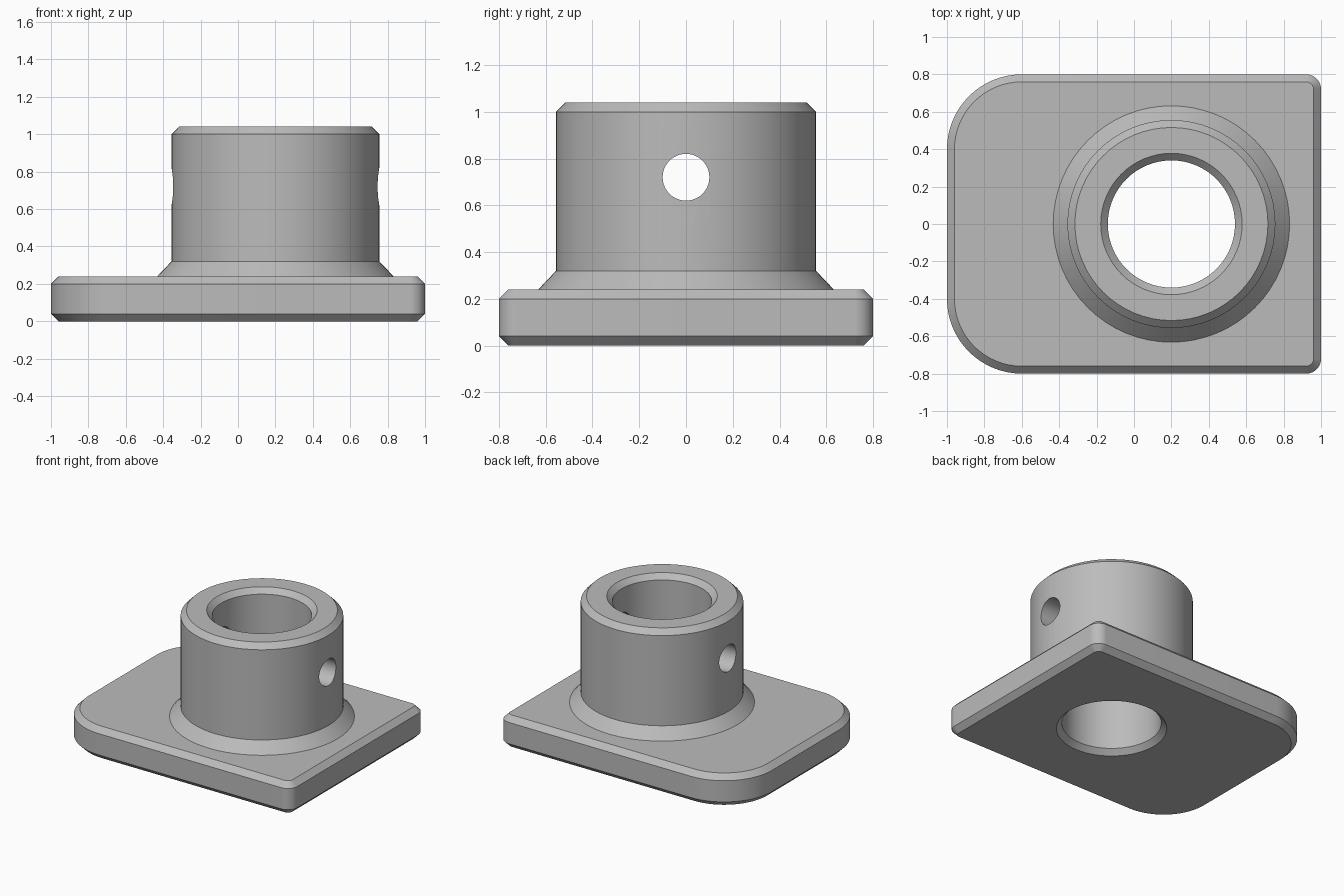
import bpy
import bmesh
from math import sin, cos, pi, radians

if "Cube" in bpy.data.objects:
    bpy.data.objects.remove(bpy.data.objects["Cube"])

SEGMENTS = 64
AXIS_X = 0.2      # sleeve centre
CHAMFER = 0.04

metal = bpy.data.materials.new("grey metal")
grey = (0.5, 0.5, 0.5, 1)
metal.use_nodes = True
metal.diffuse_color = grey
metal.node_tree.nodes["Principled BSDF"].inputs["Base Color"].default_value = grey


def loft(name, rings):
    """Solid skinned through matching closed rings, capped at both ends."""
    bm = bmesh.new()
    loops = [[bm.verts.new(p) for p in ring] for ring in rings]
    n = len(loops[0])
    for low, high in zip(loops, loops[1:]):
        for i in range(n):
            j = (i + 1) % n
            bm.faces.new((low[i], low[j], high[j], high[i]))
    bm.faces.new(loops[0][::-1])
    bm.faces.new(loops[-1])
    bmesh.ops.recalc_face_normals(bm, faces=bm.faces)
    mesh = bpy.data.meshes.new(name)
    bm.to_mesh(mesh)
    bm.free()
    mesh.materials.append(metal)
    obj = bpy.data.objects.new(name, mesh)
    bpy.context.collection.objects.link(obj)
    return obj


def turned(name, profile):
    """Solid of revolution about the sleeve axis from (radius, z) points."""
    angles = [2 * pi * i / SEGMENTS for i in range(SEGMENTS)]
    return loft(name, [[(AXIS_X + r * cos(a), r * sin(a), z) for a in angles]
                       for r, z in profile])


def plate_ring(inset, z):
    """Plate outline: large corners at -x, small ones at +x."""
    ring = []
    for sx, sy, radius, start in ((1, 1, 0.08, 0), (-1, 1, 0.4, 90),
                                  (-1, -1, 0.4, 180), (1, -1, 0.08, 270)):
        cx, cy = sx * (1 - radius), sy * (0.8 - radius)
        for k in range(17):
            a = radians(start + 90 * k / 16)
            ring.append((cx + (radius - inset) * cos(a),
                         cy + (radius - inset) * sin(a), z))
    return ring


def combine(target, other, operation):
    mod = target.modifiers.new(operation.title(), "BOOLEAN")
    mod.operation = operation
    mod.solver = "EXACT"
    mod.object = other
    bpy.context.view_layer.objects.active = target
    bpy.ops.object.modifier_apply(modifier=mod.name)
    bpy.data.objects.remove(other)


# Chamfered base plate
body = loft("flanged_sleeve", [plate_ring(CHAMFER, 0), plate_ring(0, CHAMFER),
                               plate_ring(0, 0.2), plate_ring(CHAMFER, 0.24)])

# Sleeve with flared foot and chamfered rim
sleeve = turned("sleeve", [(0.632, 0.15), (0.632, 0.24), (0.556, 0.32),
                           (0.556, 1.0), (0.516, 1.04)])
combine(body, sleeve, "UNION")

# Through bore, chamfered at both mouths
bore = turned("bore_cutter", [(0.478, -0.1), (0.378, 0), (0.34, 0.038),
                              (0.34, 1.002), (0.378, 1.04), (0.478, 1.14)])
combine(body, bore, "DIFFERENCE")

# Cross hole for a pin through both walls
ring = [(0.1 * cos(2 * pi * i / 48), 0.72 + 0.1 * sin(2 * pi * i / 48))
        for i in range(48)]
pin = loft("pin_cutter", [[(x, y, z) for y, z in ring] for x in (-0.6, 1.0)])
combine(body, pin, "DIFFERENCE")

bpy.ops.object.select_all(action="DESELECT")
body.select_set(True)
bpy.context.view_layer.objects.active = body
bpy.ops.object.shade_smooth_by_angle(angle=radians(30))
